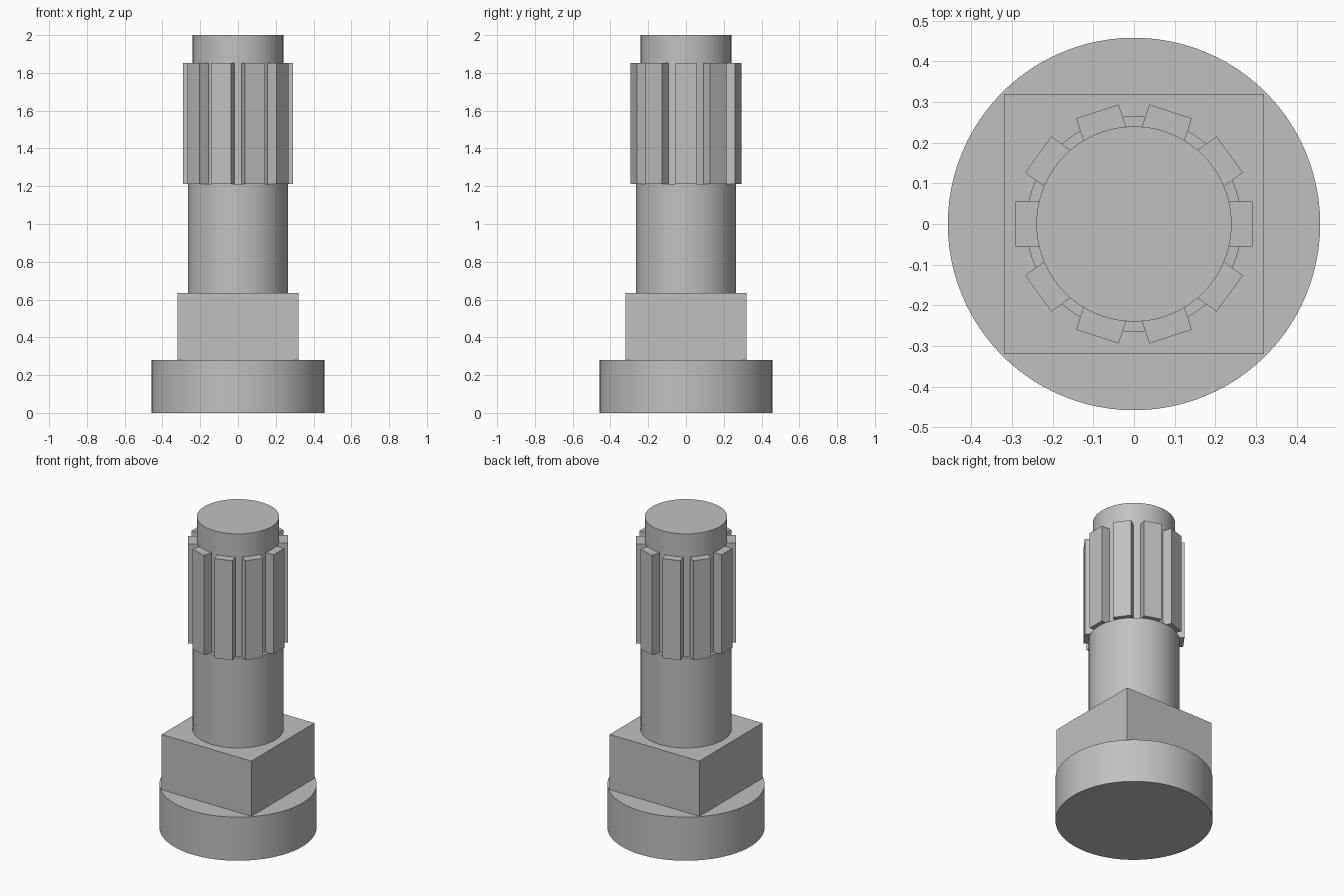
import bpy
import math

cube = bpy.data.objects.get("Cube")
if cube:
    bpy.data.objects.remove(cube, do_unlink=True)

# Single plain metal colour
GREY = (0.53, 0.53, 0.53, 1.0)
metal = bpy.data.materials.new("plain grey metal")
metal.use_nodes = True
metal.diffuse_color = GREY
metal.node_tree.nodes["Principled BSDF"].inputs["Base Color"].default_value = GREY


def finish(name):
    obj = bpy.context.object
    obj.name = obj.data.name = name
    obj.data.materials.append(metal)
    return obj


def cylinder(name, radius, bottom, top):
    bpy.ops.mesh.primitive_cylinder_add(
        vertices=96, radius=radius, depth=top - bottom,
        location=(0, 0, (bottom + top) / 2))
    bpy.ops.object.shade_smooth_by_angle(angle=math.radians(30))
    return finish(name)


def box(name, size, location, turn=0):
    bpy.ops.mesh.primitive_cube_add(size=1, location=location, rotation=(0, 0, turn))
    bpy.context.object.scale = size
    bpy.ops.object.transform_apply(location=False, rotation=False, scale=True)
    return finish(name)


# Stacked body: round head, square collar, shank, thinner spline core
HEAD_TOP, COLLAR_TOP, SHANK_TOP, TEETH_TOP = 0.28, 0.635, 1.212, 1.852
cylinder("round_head", 0.458, 0, HEAD_TOP)
box("square_collar", (0.64, 0.64, COLLAR_TOP - HEAD_TOP),
    (0, 0, (HEAD_TOP + COLLAR_TOP) / 2))
cylinder("shank", 0.265, COLLAR_TOP, SHANK_TOP)
cylinder("spline_core", 0.24, SHANK_TOP, 2.0)

# Ring of straight spline teeth, rooted in the core
TEETH, INNER, OUTER = 10, 0.2, 0.291
mid = (INNER + OUTER) / 2
for i in range(TEETH):
    a = math.tau * i / TEETH
    box(f"spline_tooth_{i + 1}", (OUTER - INNER, 0.11, TEETH_TOP - SHANK_TOP),
        (mid * math.cos(a), mid * math.sin(a), (SHANK_TOP + TEETH_TOP) / 2), a)
